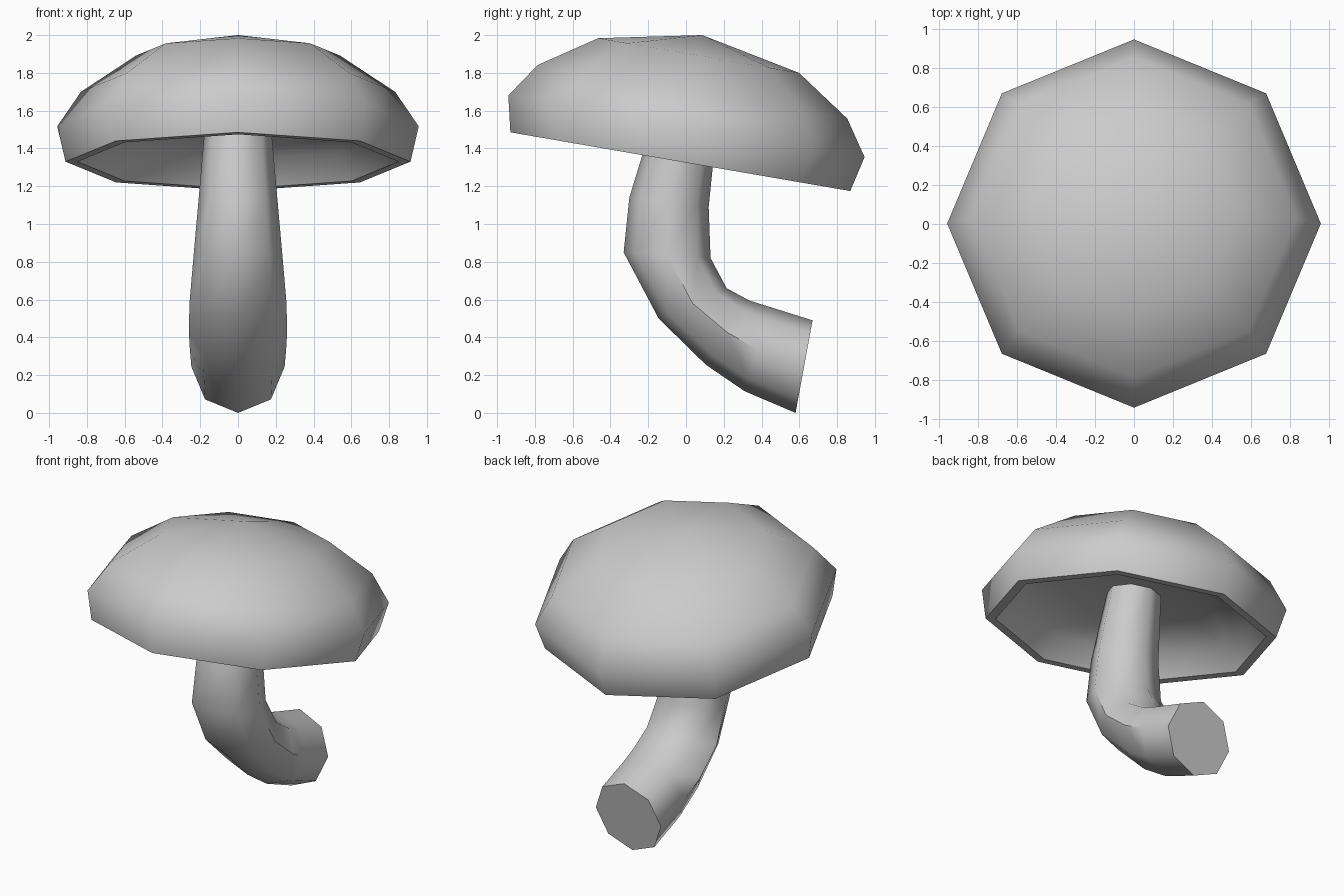
import bpy, bmesh, math
from mathutils import Vector

if "Cube" in bpy.data.objects:
    bpy.data.objects.remove(bpy.data.objects["Cube"])

SIDES = 8
TILT = math.radians(9.8)


def ring(bm, centre, half_x, half_v):
    """Eight-sided ring spanned by the x axis and the vector half_v."""
    side = Vector((half_x, 0, 0))
    return [bm.verts.new(centre + side * math.cos(a) + half_v * math.sin(a))
            for a in (math.tau * i / SIDES for i in range(SIDES))]


def bridge(bm, a, b):
    for i in range(SIDES):
        j = (i + 1) % SIDES
        bm.faces.new((a[i], a[j], b[j], b[i]))


def fan(bm, loop, point):
    tip = bm.verts.new(point)
    for i in range(SIDES):
        bm.faces.new((loop[i], loop[(i + 1) % SIDES], tip))


def finish(bm, name):
    bmesh.ops.recalc_face_normals(bm, faces=bm.faces)
    mesh = bpy.data.meshes.new(name)
    bm.to_mesh(mesh)
    bm.free()
    obj = bpy.data.objects.new(name, mesh)
    bpy.context.collection.objects.link(obj)
    bpy.ops.object.select_all(action='DESELECT')
    obj.select_set(True)
    bpy.context.view_layer.objects.active = obj
    bpy.ops.object.shade_smooth_by_angle(angle=math.radians(50))


# Cap: one tilted profile, from hollow underside over the rim to the crown
axis = Vector((0, math.sin(TILT), math.cos(TILT)))
across = Vector((0, math.cos(TILT), -math.sin(TILT)))
rim_centre = Vector((0, -0.03, 1.33))
profile = [(0.48, 0.23), (0.76, 0.14), (0.85, 0.0), (0.913, 0.0),
           (0.957, 0.19), (0.832, 0.375), (0.54, 0.57)]
bm = bmesh.new()
rings = [ring(bm, rim_centre + axis * h, r, across * r) for r, h in profile]
for a, b in zip(rings, rings[1:]):
    bridge(bm, a, b)
fan(bm, rings[0], rim_centre + axis * 0.25)
fan(bm, rings[-1], rim_centre + axis * 0.68)
finish(bm, "mushroom_cap")

# Stem: curved tube, each section as (outer y, z), (inner y, z), half width
sections = [((0.58, 0.0), (0.67, 0.49), 0.247),
            ((0.31, 0.115), (0.44, 0.562), 0.255),
            ((0.105, 0.255), (0.335, 0.595), 0.26),
            ((-0.145, 0.50), (0.215, 0.66), 0.257),
            ((-0.33, 0.85), (0.13, 0.82), 0.235),
            ((-0.30, 1.14), (0.12, 1.09), 0.21),
            ((-0.165, 1.58), (0.165, 1.53), 0.172)]
bm = bmesh.new()
rings = []
for outer, inner, width in sections:
    o, i = Vector((0, *outer)), Vector((0, *inner))
    rings.append(ring(bm, (o + i) / 2, width, (i - o) / 2))
for a, b in zip(rings, rings[1:]):
    bridge(bm, a, b)
bm.faces.new(rings[0])
bm.faces.new(rings[-1])
finish(bm, "mushroom_stem")
